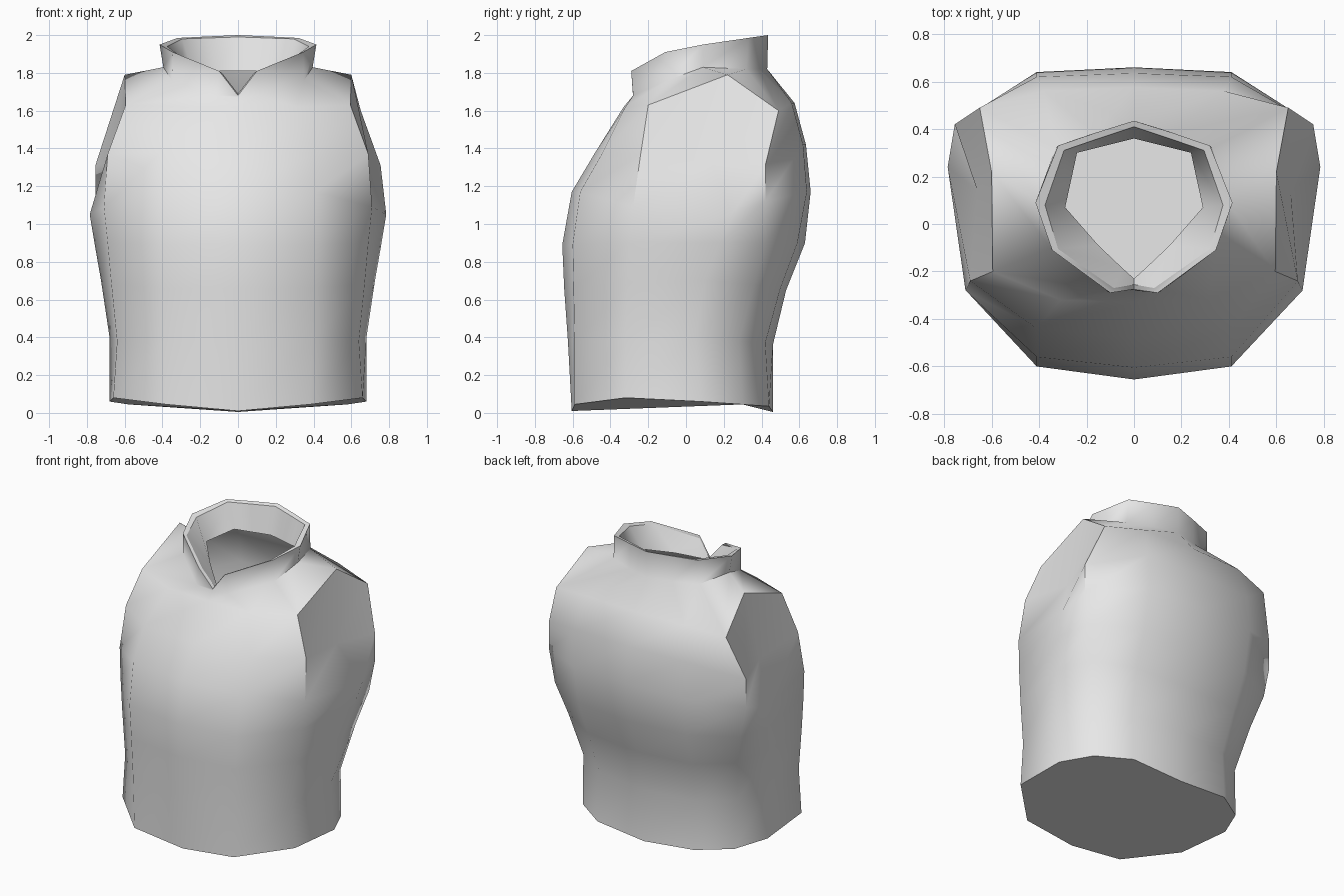
import bpy, bmesh, math

grey = bpy.data.materials.new("light grey")
grey.diffuse_color = (0.8, 0.8, 0.8, 1)


def loft(name, rings, creases):
    """Skin half rings (front centre to back centre), mirrored across x; closed at the bottom."""
    bm = bmesh.new()
    loops = []
    for half in rings:
        full = list(half) + [(-x, y, z) for x, y, z in half[-2:0:-1]]
        loops.append([bm.verts.new(p) for p in full])
    n = len(loops[0])
    for lo, hi in zip(loops, loops[1:]):
        for i in range(n):
            j = (i + 1) % n
            bm.faces.new((lo[i], lo[j], hi[j], hi[i]))
    bm.faces.new(loops[0][::-1])
    # hard edges given as (ring, column) pairs, on both sides
    for (r0, c0), (r1, c1) in creases:
        for a, b in ((c0, c1), (-c0 % n, -c1 % n)):
            edge = bm.edges.get((loops[r0][a], loops[r1][b]))
            if edge:
                edge.smooth = False
    me = bpy.data.meshes.new(name)
    bm.to_mesh(me)
    bm.free()
    me.materials.append(grey)
    ob = bpy.data.objects.new(name, me)
    bpy.context.collection.objects.link(ob)
    bpy.ops.object.select_all(action='DESELECT')
    ob.select_set(True)
    bpy.context.view_layer.objects.active = ob
    bpy.ops.object.shade_smooth_by_angle(angle=math.radians(62), keep_sharp_edges=True)
    return ob


# body: hem, waist, chest, sunken armholes, shoulders
body = [
    [(0, -.605, .01), (.38, -.59, .045), (.66, -.32, .08), (.68, .08, .06),
     (.58, .30, .045), (.37, .44, .035), (0, .46, .005)],
    [(0, -.625, .38), (.39, -.59, .38), (.64, -.32, .38), (.68, .05, .40),
     (.59, .28, .38), (.37, .42, .37), (0, .46, .36)],
    [(0, -.645, .66), (.40, -.595, .66), (.67, -.31, .68), (.725, .10, .70),
     (.65, .36, .68), (.40, .50, .66), (0, .53, .65)],
    [(0, -.655, .89), (.41, -.60, .89), (.69, -.30, .90), (.76, .18, .90),
     (.71, .42, .90), (.41, .59, .90), (0, .63, .90)],
    [(0, -.605, 1.17), (.41, -.56, 1.17), (.71, -.28, 1.09), (.785, .24, 1.05),
     (.755, .42, 1.12), (.41, .64, 1.17), (0, .66, 1.17)],
    [(0, -.48, 1.38), (.41, -.44, 1.38), (.69, -.24, 1.37), (.66, .14, 1.32),
     (.755, .42, 1.31), (.41, .62, 1.42), (0, .635, 1.42)],
    [(0, -.33, 1.62), (.31, -.32, 1.62), (.595, -.20, 1.63), (.60, .22, 1.79),
     (.65, .49, 1.60), (.38, .56, 1.64), (0, .575, 1.64)],
]

# collar: base, flared outside, thin rim, inner lining, notched in front, open inside
collar = [
    [(0, -.28, 1.67), (.12, -.28, 1.68), (.35, -.10, 1.76), (.395, .09, 1.83),
     (.33, .32, 1.82), (.165, .385, 1.82), (0, .43, 1.82)],
    [(0, -.275, 1.68), (.10, -.29, 1.81), (.345, -.11, 1.91), (.415, .09, 1.95),
     (.32, .33, 1.985), (.16, .385, 1.993), (0, .435, 2.0)],
    [(0, -.255, 1.69), (.085, -.27, 1.80), (.32, -.105, 1.90), (.375, .08, 1.94),
     (.295, .31, 1.98), (.15, .36, 1.985), (0, .41, 1.99)],
    [(0, -.23, 1.69), (.05, -.185, 1.71), (.15, -.09, 1.75), (.29, .07, 1.80),
     (.24, .30, 1.81), (.12, .33, 1.81), (0, .36, 1.81)],
]

# armhole rim
armhole = [((4, 2), (5, 2)), ((5, 2), (6, 2)), ((6, 2), (6, 3)),
           ((6, 3), (6, 4)), ((6, 4), (5, 4))]
# collar rim
rim = [((r, c), (r, c + 1)) for r in (8, 9) for c in range(6)]

loft("torso_vest", body + collar, armhole + rim)
